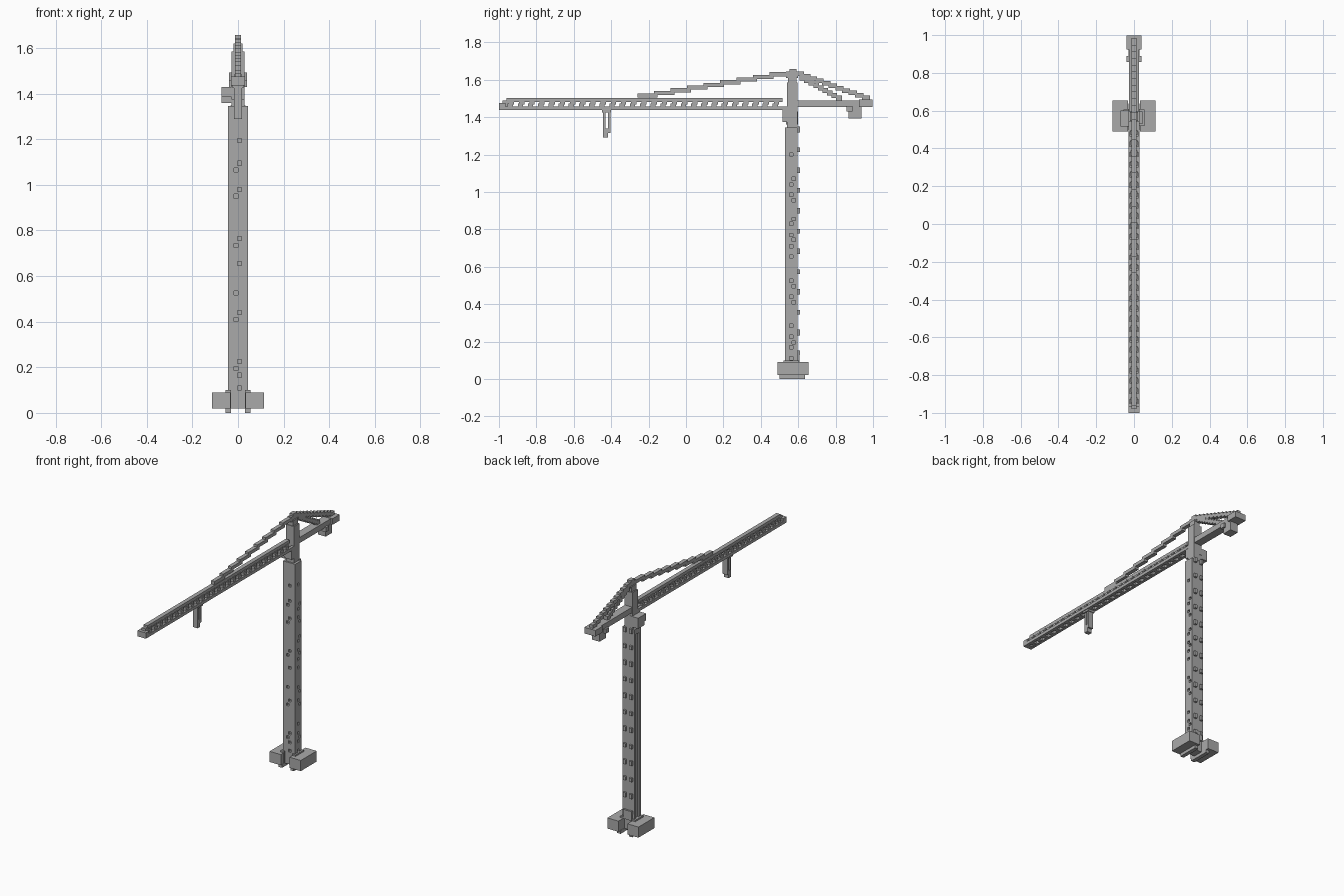
import bpy
import bmesh
from mathutils import Matrix, Vector

if "Cube" in bpy.data.objects:
    bpy.data.objects.remove(bpy.data.objects["Cube"], do_unlink=True)

grey = bpy.data.materials.new("concrete_grey")
grey.use_nodes = True
grey.diffuse_color = (0.4, 0.4, 0.4, 1)
grey.node_tree.nodes["Principled BSDF"].inputs["Base Color"].default_value = (0.4, 0.4, 0.4, 1)


def boxes(name, spans):
    """One object made of boxes, each given as x, y and z ranges."""
    bm = bmesh.new()
    for span in spans:
        low, high = Vector([s[0] for s in span]), Vector([s[1] for s in span])
        size = Matrix.Diagonal((*(high - low), 1))
        bmesh.ops.create_cube(bm, size=1, matrix=Matrix.Translation((low + high) / 2) @ size)
    mesh = bpy.data.meshes.new(name)
    bm.to_mesh(mesh)
    bm.free()
    mesh.materials.append(grey)
    obj = bpy.data.objects.new(name, mesh)
    bpy.context.collection.objects.link(obj)
    return obj


def wide(half):
    return (-half, half)


def around(centre, half):
    return (centre - half, centre + half)


def both(span):
    """The x range and its mirror image."""
    return [span, (-span[1], -span[0])]


def stair(name, start, end, steps, thick, half=0.013):
    """A stay built as a flight of overlapping blocks from start to end in y, z."""
    run, drop = (end[0] - start[0]) / steps, (end[1] - start[1]) / steps
    spans = []
    for i in range(steps):
        ys = sorted((start[0] + run * (i - 0.12), start[0] + run * (i + 1.12)))
        spans.append((wide(half), ys, around(start[1] + drop * (i + 0.5), thick / 2)))
    return boxes(name, spans)


# Base: ballast blocks and feet
boxes("ballast_blocks", [(x, (0.49, 0.655), (0.02, 0.09)) for x in both((0.032, 0.113))])
boxes("base_feet", [(x, (0.5, 0.637), (0, 0.022)) for x in both((0.03, 0.055))])
boxes("leg_sockets", [(x, (0.52, 0.605), (0.02, 0.1)) for x in both((0.03, 0.055))])
boxes("rear_socket", [(wide(0.03), (0.59, 0.608), (0.09, 0.15))])

# Tower with small openings in the front and side, and a ladder channel
tower = boxes("tower", [(wide(0.044), (0.53, 0.596), (0.02, 1.345))])
hole = 0.009
cuts = [((-0.05, -0.034), (0.553, 0.58), (0.1, 1.31))]
front_holes = {0.006: [1.195, 1.095, 0.98, 0.765, 0.655, 0.44, 0.225, 0.165, 0.11],
               -0.009: [1.065, 0.95, 0.735, 0.525, 0.41, 0.195]}
side_holes = {0.563: [1.2, 1.04, 0.985, 0.83, 0.77, 0.71, 0.655, 0.525, 0.44, 0.285, 0.225, 0.17, 0.11],
              0.577: [1.07, 0.955, 0.855, 0.745, 0.495, 0.41, 0.195]}
for x, heights in front_holes.items():
    cuts += [(around(x, hole), (0.5, 0.545), around(z, hole)) for z in heights]
for y, heights in side_holes.items():
    cuts += [((0.028, 0.06), around(y, hole), around(z, hole)) for z in heights]
cutter = boxes("tower_cutter", cuts)
cutter.hide_render = True
cut = tower.modifiers.new("openings", "BOOLEAN")
cut.operation = "DIFFERENCE"
cut.object = cutter
cut.use_self = True
bpy.context.view_layer.objects.active = tower
bpy.ops.object.modifier_apply(modifier=cut.name)
bpy.data.objects.remove(cutter, do_unlink=True)

# Two columns of blocks up the back
boxes("back_blocks", [(x, (0.59, 0.61), around(0.14 + 0.1085 * i, 0.015 if i % 2 else 0.012))
                      for i in range(12) for x in both((0.014, 0.032))])

# Mast, cap and cab
boxes("mast", [(wide(0.028), (0.54, 0.597), (1.34, 1.585)),
               (wide(0.02), (0.545, 0.592), (1.58, 1.62))])
boxes("mast_cap", [(wide(0.013), (0.535, 0.6), (1.61, 1.645)),
                   (wide(0.013), (0.553, 0.592), (1.64, 1.658))])
boxes("cab", [((-0.072, -0.013), (0.517, 0.6), (1.385, 1.43)),
              ((-0.072, -0.028), (0.535, 0.6), (1.36, 1.39))])
boxes("mast_bracket", [(wide(0.028), (0.517, 0.545), (1.375, 1.445))])

# Jib: side rails, top chord and toothed webs between them
boxes("jib_rails", [(x, (-1, 0.54), (1.437, 1.457)) for x in both((0.012, 0.03))])
boxes("jib_top_chord", [(wide(0.014), (-0.96, 0.515), (1.48, 1.503))])
boxes("jib_tip", [(wide(0.03), (-1, -0.965), (1.437, 1.475)),
                  (wide(0.014), (-0.98, -0.93), (1.455, 1.49))])
pitch = 0.0545
webs, ties = [], []
for i in range(27):
    y = -0.94 + pitch * i
    webs += [(wide(0.024), around(y, 0.014), (1.455, 1.474)),
             (wide(0.018), around(y + 0.007, 0.014), (1.468, 1.485))]
    ties.append((wide(0.02), around(y, 0.012), (1.438, 1.455)))
boxes("jib_webs", webs)
boxes("jib_cross_ties", ties)

# Trolley and hook
boxes("trolley_hook", [(wide(0.017), (-0.445, -0.43), (1.29, 1.44)),
                       (wide(0.017), (-0.418, -0.405), (1.315, 1.44)),
                       (wide(0.017), (-0.432, -0.417), (1.29, 1.338)),
                       (wide(0.025), (-0.45, -0.4), (1.425, 1.445))])

# Rear arm with counterweights
boxes("rear_arm", [(wide(0.027), (0.59, 0.96), (1.453, 1.49))])
boxes("rear_arm_end", [(wide(0.04), (0.925, 0.998), (1.453, 1.493))])
boxes("counterweight", [(wide(0.028), (0.87, 0.938), (1.393, 1.46)),
                        (wide(0.04), (0.857, 0.89), (1.43, 1.46))])

# Stays
stair("front_stay", (0.545, 1.636), (-0.25, 1.508), 9, 0.022)
stair("rear_stay", (0.59, 1.638), (0.98, 1.497), 11, 0.024)
stair("inner_rear_stay", (0.61, 1.615), (0.83, 1.495), 9, 0.026)
